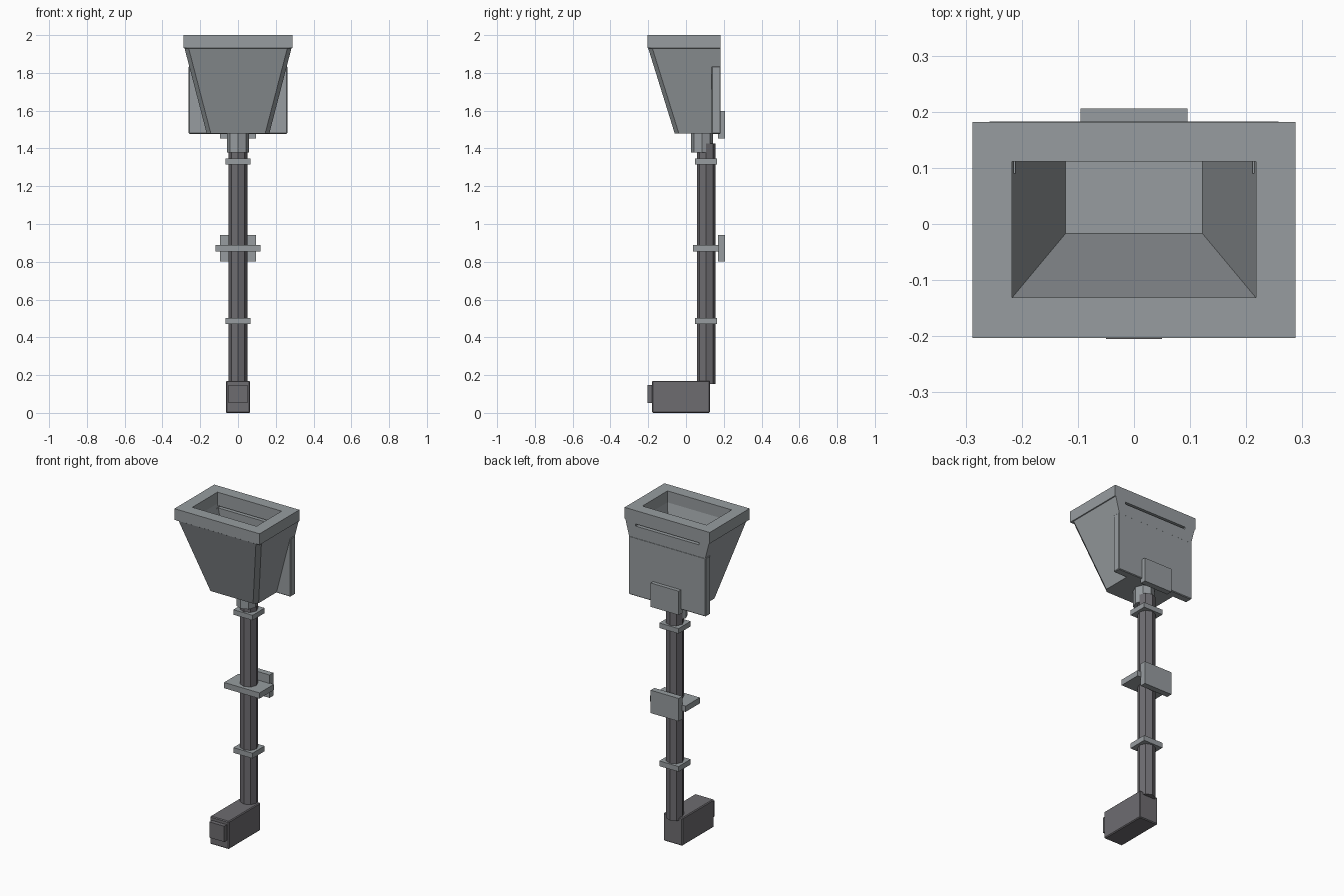
import bpy, bmesh, math

cube = bpy.data.objects.get("Cube")
if cube:
    bpy.data.objects.remove(cube, do_unlink=True)


def material(name, rgb):
    m = bpy.data.materials.new(name)
    m.use_nodes = True
    m.diffuse_color = (*rgb, 1)
    m.node_tree.nodes["Principled BSDF"].inputs["Base Color"].default_value = (*rgb, 1)
    return m


LIGHT = material("light grey", (0.31, 0.335, 0.35))
DARK = material("dark grey", (0.155, 0.15, 0.163))


def finish(name, bm, mat):
    bmesh.ops.recalc_face_normals(bm, faces=bm.faces)
    mesh = bpy.data.meshes.new(name)
    bm.to_mesh(mesh)
    bm.free()
    mesh.materials.append(mat)
    obj = bpy.data.objects.new(name, mesh)
    bpy.context.collection.objects.link(obj)
    return obj


def box(name, half_x, ys, zs, mat, bevel=0):
    """Box centred on x = 0, given its y and z ranges."""
    bm = bmesh.new()
    bmesh.ops.create_cube(bm, size=1)
    for v in bm.verts:
        v.co = (v.co.x * 2 * half_x, ys[v.co.y > 0], zs[v.co.z > 0])
    if bevel:
        bmesh.ops.bevel(bm, geom=bm.edges[:], offset=bevel, segments=1, affect='EDGES')
    return finish(name, bm, mat)


def tube(name, radius, y, zs, mat):
    """Upright eight-sided post with a corner facing front."""
    bm = bmesh.new()
    bmesh.ops.create_cone(bm, cap_ends=True, segments=8, radius1=radius,
                          radius2=radius, depth=1)
    for v in bm.verts:
        v.co = (v.co.x, v.co.y + y, zs[v.co.z > 0])
    return finish(name, bm, mat)


def ring(bm, half_x, front, back, z, chamfer=0):
    """Rectangular section with chamfered front corners."""
    half = [(half_x, back), (half_x, front + chamfer), (half_x - chamfer, front)]
    points = half + [(-x, y) for x, y in reversed(half)]
    return [bm.verts.new((x, y, z)) for x, y in points]


# Hopper: outer wall, rim, inner wall and floor as one shell
BACK, INNER_BACK = 0.182, 0.111
bm = bmesh.new()
rings = [
    ring(bm, 0.166, -0.06, BACK, 1.48, 0.022),
    ring(bm, 0.283, -0.2, BACK, 1.93, 0.022),
    ring(bm, 0.288, -0.203, BACK, 1.932),
    ring(bm, 0.288, -0.203, BACK, 2.0),
    ring(bm, 0.217, -0.131, INNER_BACK, 2.0),
    ring(bm, 0.217, -0.131, INNER_BACK, 1.93),
    ring(bm, 0.122, -0.017, INNER_BACK, 1.5),
]
for low, high in zip(rings, rings[1:]):
    for i in range(len(low)):
        j = (i + 1) % len(low)
        bm.faces.new((low[i], low[j], high[j], high[i]))
bm.faces.new(rings[0])
bm.faces.new(rings[-1])
bmesh.ops.remove_doubles(bm, verts=bm.verts, dist=0.0001)
hopper = finish("hopper", bm, LIGHT)

# Narrow slot through the back wall
cutter = box("slot_cutter", 0.214, (0.09, 0.2), (1.905, 1.918), LIGHT)
cutter.hide_render = True
cut = hopper.modifiers.new("slot", 'BOOLEAN')
cut.operation = 'DIFFERENCE'
cut.solver = 'EXACT'
cut.object = cutter
bpy.context.view_layer.objects.active = hopper
bpy.ops.object.modifier_apply(modifier=cut.name)
bpy.data.objects.remove(cutter, do_unlink=True)

# Back plate and outlet collar
box("back_plate", 0.261, (0.135, 0.183), (1.477, 1.835), LIGHT, 0.004)
tube("outlet_collar", 0.059, 0.085, (1.378, 1.501), LIGHT)

# Down pipe with its clamps
tube("pipe", 0.05, 0.107, (0.152, 1.425), DARK)
for name, half_x, ys, zs in (
    ("lower_clamp", 0.065, (0.048, 0.165), (0.47, 0.502)),
    ("middle_clamp", 0.12, (0.037, 0.175), (0.855, 0.89)),
    ("upper_clamp", 0.065, (0.048, 0.165), (1.315, 1.346)),
):
    box(name, half_x, ys, zs, LIGHT)

# Wall mounting plates
box("middle_mount", 0.095, (0.17, 0.206), (0.802, 0.942), LIGHT)
box("upper_mount", 0.095, (0.17, 0.206), (1.452, 1.598), LIGHT)

# Outlet foot with its raised end
box("foot", 0.064, (-0.18, 0.127), (0.0, 0.17), DARK, 0.005)
box("foot_end", 0.05, (-0.205, -0.17), (0.052, 0.148), DARK)
